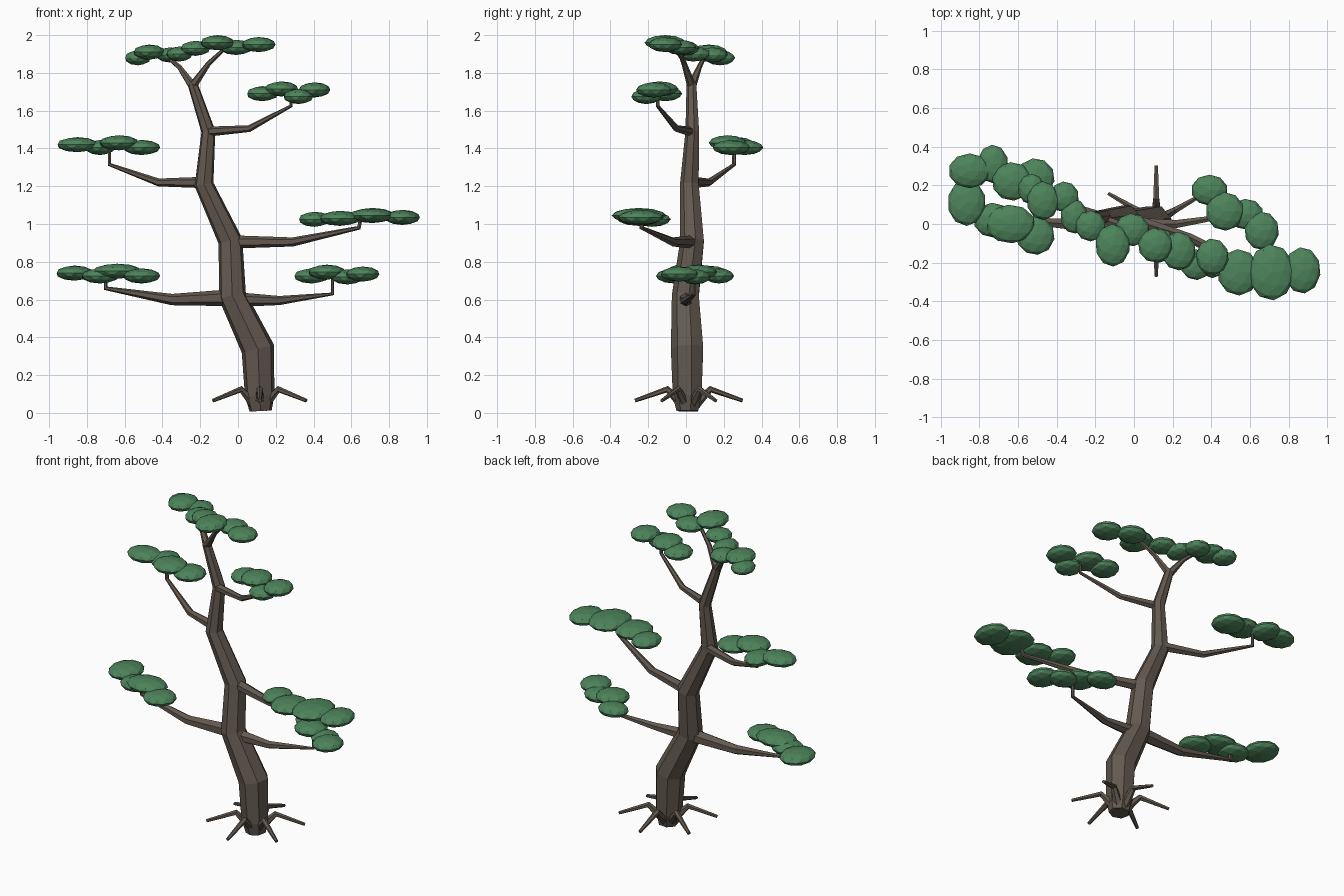
import bpy, bmesh, math
from mathutils import Vector, Matrix


def material(name, rgb):
    m = bpy.data.materials.new(name)
    m.diffuse_color = (*rgb, 1)
    return m


BARK = material("bark", (0.125, 0.1, 0.08))
LEAF = material("leaf", (0.075, 0.23, 0.105))


def finish(bm, name, mat):
    bmesh.ops.recalc_face_normals(bm, faces=bm.faces[:])
    me = bpy.data.meshes.new(name)
    bm.to_mesh(me)
    bm.free()
    me.materials.append(mat)
    ob = bpy.data.objects.new(name, me)
    bpy.context.collection.objects.link(ob)


def tube(name, path, sides, ref=None):
    """Faceted tapering limb through (x, y, z, radius) points."""
    bm = bmesh.new()
    pts = [Vector(p[:3]) for p in path]
    if ref is None:
        ref = (pts[-1] - pts[0]).cross(Vector((0, 0, 1)))
    rings = []
    for i, p in enumerate(pts):
        a = (p - pts[i - 1]).normalized() if i else Vector()
        b = (pts[i + 1] - p).normalized() if i < len(pts) - 1 else Vector()
        t = (a + b).normalized()
        u = (ref - t * ref.dot(t)).normalized()
        v = t.cross(u)
        ring = []
        for k in range(sides):
            w = math.tau * (k + 0.5) / sides
            ring.append(bm.verts.new(p + path[i][3] * (u * math.cos(w) + v * math.sin(w))))
        rings.append(ring)
    for r, s in zip(rings, rings[1:]):
        for k in range(sides):
            j = (k + 1) % sides
            bm.faces.new((r[k], r[j], s[j], s[k]))
    bm.faces.new(rings[0])
    bm.faces.new(rings[-1])
    finish(bm, name, BARK)


def pad(name, blobs):
    """Cloud of flattened low-poly blobs (x, y, z, rx, ry)."""
    bm = bmesh.new()
    for i, (x, y, z, rx, ry) in enumerate(blobs):
        m = (Matrix.Translation((x, y, z)) @ Matrix.Diagonal((rx, ry, 0.04, 1))
             @ Matrix.Rotation(i * 1.3, 4, 'Z'))
        bmesh.ops.create_icosphere(bm, subdivisions=2, radius=1, matrix=m)
    finish(bm, name, LEAF)


# Trunk
tube("trunk", [(0.12, 0.01, 0.01, 0.06), (0.115, 0.01, 0.09, 0.08), (0.105, 0.01, 0.34, 0.09),
               (-0.03, 0.0, 0.62, 0.075), (-0.04, 0.035, 0.91, 0.066), (-0.18, 0.02, 1.21, 0.052),
               (-0.157, 0.035, 1.49, 0.038), (-0.24, 0.03, 1.74, 0.027)], 7, Vector((0, 1, 0)))

# Six roots arching out of the trunk foot
for i in range(6):
    a = math.radians(30 + 60 * i)
    c, s = math.cos(a), math.sin(a)
    tube(f"root_{i + 1}", [(0.115 + c * r, 0.015 + s * r, z, w) for r, z, w in
                           ((0.02, 0.03, 0.03), (0.115, 0.125, 0.018), (0.285, 0.065, 0.01))], 6)

# Branches
branches = {
    "lower_left_branch": [(-0.03, 0, 0.61, 0.045), (-0.35, 0.0, 0.6, 0.03),
                          (-0.70, 0.03, 0.66, 0.013), (-0.70, 0.03, 0.73, 0.011)],
    "lower_right_branch": [(-0.02, 0, 0.6, 0.04), (0.22, 0.0, 0.595, 0.024),
                           (0.5, 0.045, 0.63, 0.01), (0.5, 0.045, 0.71, 0.009)],
    "middle_right_branch": [(-0.03, 0.03, 0.905, 0.035), (0.29, -0.07, 0.905, 0.024),
                            (0.64, -0.235, 0.98, 0.012), (0.65, -0.24, 1.03, 0.01)],
    "middle_left_branch": [(-0.18, 0.04, 1.22, 0.03), (-0.42, 0.12, 1.22, 0.021),
                           (-0.68, 0.255, 1.315, 0.011), (-0.68, 0.255, 1.4, 0.01)],
    "upper_right_branch": [(-0.15, 0.02, 1.49, 0.026), (0.06, -0.05, 1.505, 0.018),
                           (0.28, -0.15, 1.625, 0.01), (0.28, -0.15, 1.69, 0.009)],
    "top_left_twig": [(-0.24, 0.03, 1.73, 0.024), (-0.31, 0.07, 1.83, 0.014),
                      (-0.38, 0.1, 1.89, 0.01)],
    "top_right_twig": [(-0.24, 0.03, 1.73, 0.024), (-0.155, -0.01, 1.85, 0.014),
                       (-0.08, -0.04, 1.92, 0.01)],
}
for name, path in branches.items():
    tube(name, path, 6)

# Foliage pads
pads = {
    "lower_left_foliage": [(-0.865, 0.11, 0.74, 0.1, 0.12), (-0.73, 0.02, 0.725, 0.1, 0.09),
                           (-0.64, 0.0, 0.75, 0.13, 0.1), (-0.51, -0.06, 0.725, 0.1, 0.1)],
    "lower_right_foliage": [(0.39, 0.175, 0.725, 0.095, 0.08), (0.47, 0.065, 0.745, 0.1, 0.1),
                            (0.58, 0.05, 0.72, 0.09, 0.08), (0.66, -0.035, 0.735, 0.09, 0.1)],
    "middle_right_foliage": [(0.405, -0.18, 1.025, 0.085, 0.1), (0.54, -0.25, 1.03, 0.11, 0.12),
                             (0.71, -0.25, 1.045, 0.12, 0.145), (0.87, -0.24, 1.035, 0.095, 0.12)],
    "middle_left_foliage": [(-0.85, 0.275, 1.42, 0.11, 0.09), (-0.73, 0.31, 1.405, 0.08, 0.1),
                            (-0.63, 0.22, 1.43, 0.105, 0.1), (-0.51, 0.24, 1.405, 0.1, 0.1)],
    "upper_right_foliage": [(0.13, -0.11, 1.69, 0.085, 0.09), (0.23, -0.14, 1.715, 0.09, 0.1),
                            (0.32, -0.21, 1.675, 0.08, 0.08), (0.405, -0.17, 1.71, 0.085, 0.095)],
    "top_left_foliage": [(-0.53, 0.18, 1.88, 0.07, 0.08), (-0.47, 0.12, 1.91, 0.085, 0.1),
                         (-0.36, 0.14, 1.895, 0.075, 0.08), (-0.31, 0.04, 1.9, 0.07, 0.09)],
    "top_right_foliage": [(-0.225, -0.01, 1.93, 0.08, 0.08), (-0.11, -0.11, 1.96, 0.09, 0.11),
                          (-0.01, -0.03, 1.935, 0.09, 0.085), (0.11, -0.11, 1.95, 0.09, 0.09)],
}
for name, blobs in pads.items():
    pad(name, blobs)
